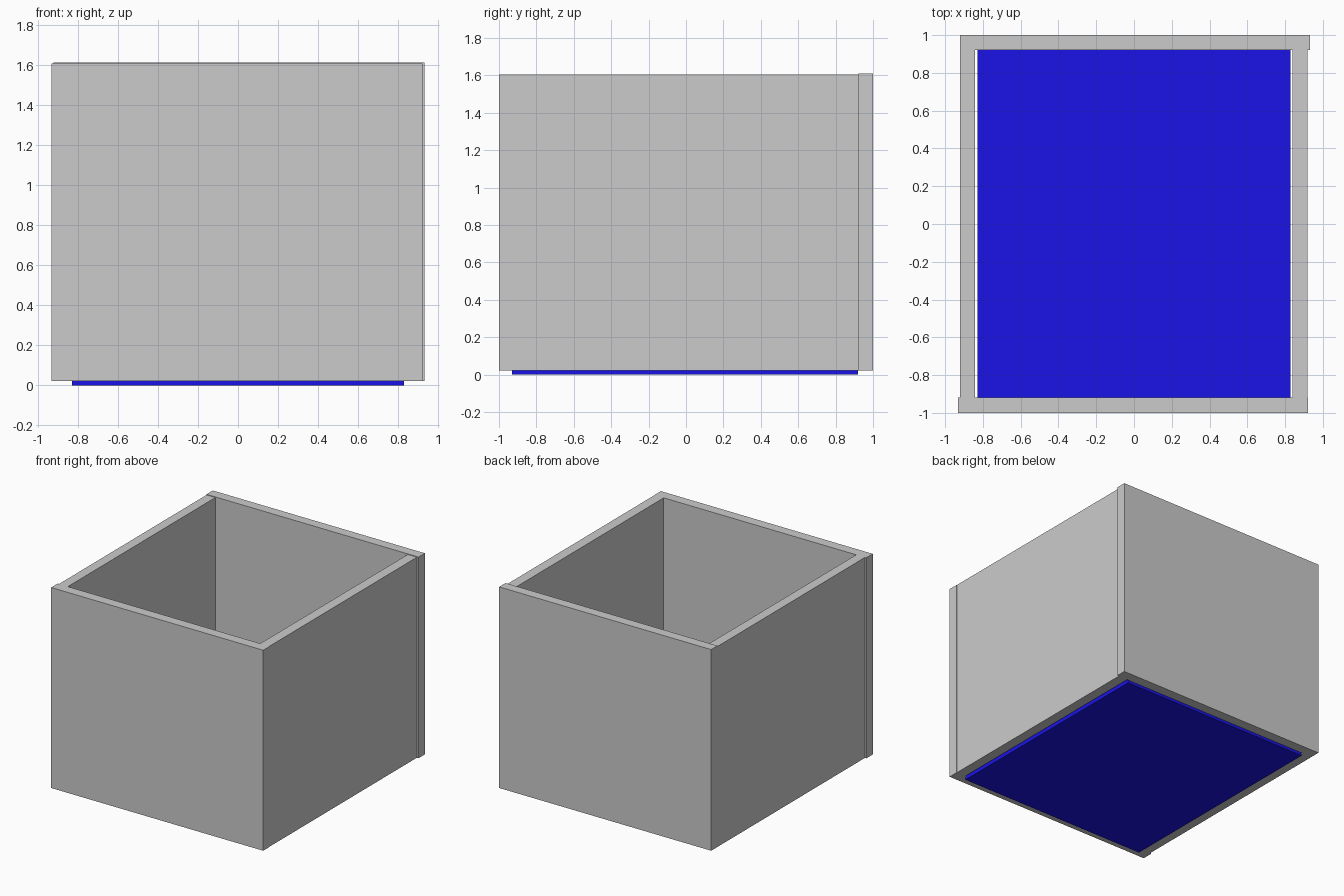
import bpy
import bmesh
from mathutils import Vector

if "Cube" in bpy.data.objects:
    bpy.data.objects.remove(bpy.data.objects["Cube"])


def slab(name, lo, hi, material=None):
    """Axis-aligned board between two opposite corners."""
    lo, hi = Vector(lo), Vector(hi)
    bm = bmesh.new()
    bmesh.ops.create_cube(bm, size=1)
    bmesh.ops.scale(bm, vec=hi - lo, verts=bm.verts)
    mesh = bpy.data.meshes.new(name)
    bm.to_mesh(mesh)
    bm.free()
    obj = bpy.data.objects.new(name, mesh)
    obj.location = (lo + hi) / 2
    bpy.context.collection.objects.link(obj)
    if material:
        mesh.materials.append(material)
    return obj


BOTTOM, TOP, LIP = 0.022, 1.61, 1.605

# Front and back boards, each overhanging one corner slightly
slab("front_wall", (-0.932, -1.0, BOTTOM), (0.92, -0.919, LIP))
slab("back_wall", (-0.92, 0.921, BOTTOM), (0.932, 1.0, TOP))

# Side boards between them
slab("left_wall", (-0.92, -0.919, BOTTOM), (-0.843, 0.921, LIP))
slab("right_wall", (0.838, -0.919, BOTTOM), (0.918, 0.921, LIP))

# Blue floor panel, dropped slightly below the walls
blue = bpy.data.materials.new("blue")
blue.diffuse_color = (0.01, 0.007, 0.8, 1)
blue.use_nodes = True
blue.node_tree.nodes["Principled BSDF"].inputs["Base Color"].default_value = blue.diffuse_color
slab("floor_panel", (-0.828, -0.93, 0), (0.828, 0.92, 0.08), blue)
